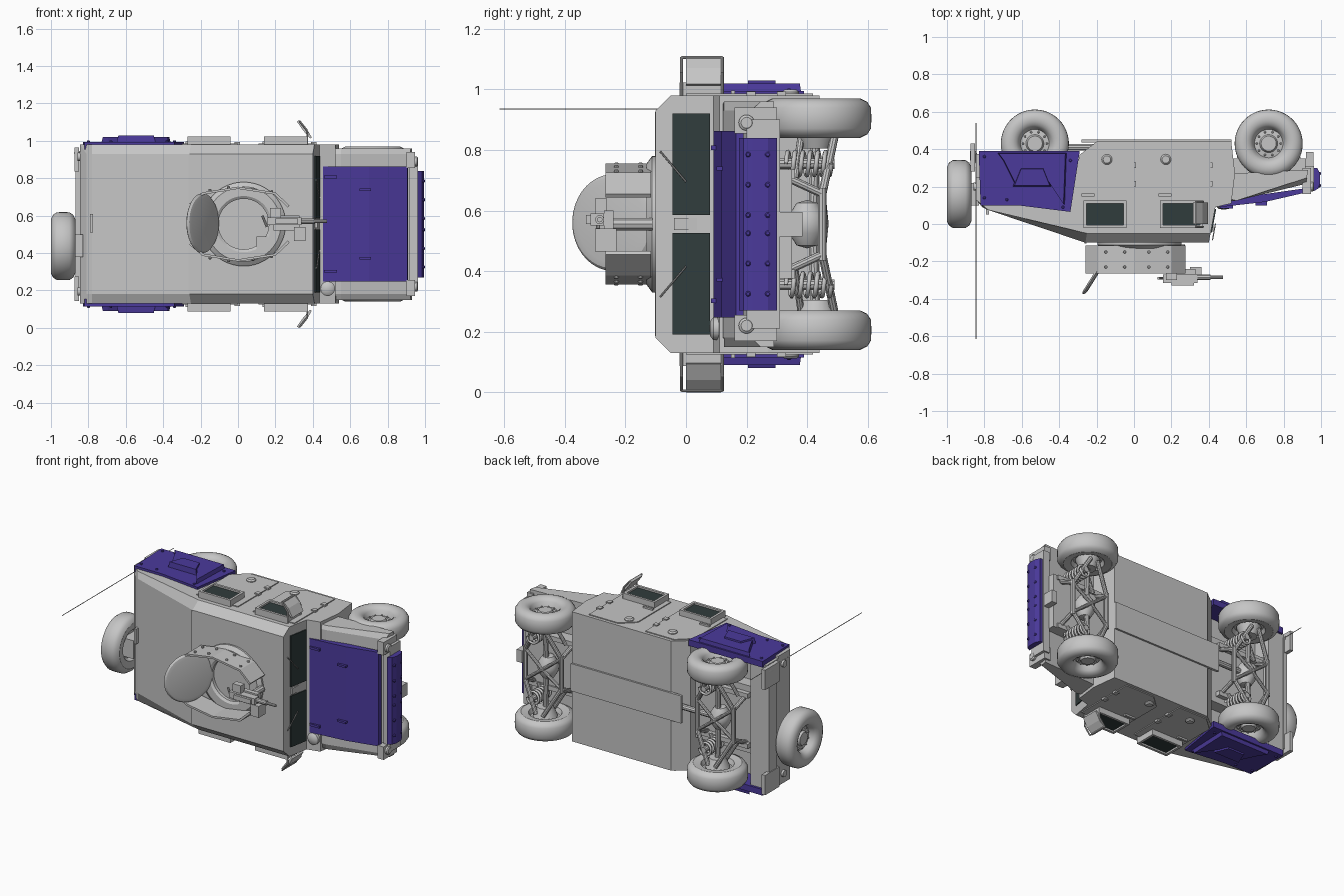
import bpy, bmesh, math
from mathutils import Vector, Matrix

if "Cube" in bpy.data.objects:
    bpy.data.objects.remove(bpy.data.objects["Cube"])

C = 0.555  # mid plane of the vehicle, which lies on its side (roof faces -y)


def material(name, rgb):
    m = bpy.data.materials.new(name)
    m.diffuse_color = (*rgb, 1)
    m.use_nodes = True
    m.node_tree.nodes["Principled BSDF"].inputs["Base Color"].default_value = m.diffuse_color
    return m


GREY = material("light grey", (0.56, 0.56, 0.56))
PURPLE = material("purple", (0.07, 0.042, 0.33))
GLASS = material("dark glass", (0.03, 0.045, 0.045))


def finish(name, bm, mat, smooth=False):
    bmesh.ops.recalc_face_normals(bm, faces=bm.faces)
    me = bpy.data.meshes.new(name)
    for f in bm.faces:
        f.smooth = smooth
    bm.to_mesh(me)
    bm.free()
    if smooth:
        me.set_sharp_from_angle(angle=math.radians(32))
    me.materials.append(mat)
    ob = bpy.data.objects.new(name, me)
    bpy.context.collection.objects.link(ob)
    return ob


def prism(name, pts, a0, a1, mat=GREY, axis="z", chamfer=(), size=0.04, taper=1.0):
    """Extrude a profile; axis z takes (x, y), axis y takes (x, z)."""
    bm = bmesh.new()
    cx = sum(p[0] for p in pts) / len(pts)
    cy = sum(p[1] for p in pts) / len(pts)

    def ring(a, k):
        q = [(cx + (u - cx) * k, cy + (v - cy) * k) for u, v in pts]
        return [bm.verts.new((u, v, a) if axis == "z" else (u, a, v)) for u, v in q]
    lo, hi = ring(a0, 1), ring(a1, taper)
    bm.faces.new(lo)
    bm.faces.new(hi)
    n = len(pts)
    for i in range(n):
        j = (i + 1) % n
        bm.faces.new((lo[i], lo[j], hi[j], hi[i]))
    if chamfer:
        edges = [bm.edges.get((r[i], r[i + 1])) for r in (lo, hi) for i in chamfer]
        bmesh.ops.bevel(bm, geom=edges, offset=size, segments=1, affect='EDGES')
    return finish(name, bm, mat)


def box(name, x0, x1, y0, y1, z0, z1, mat=GREY):
    return prism(name, [(x0, y0), (x1, y0), (x1, y1), (x0, y1)], z0, z1, mat)


def lathe(name, prof, pos, axis, mat=GREY, n=32):
    """Revolve (radius, height) points about an axis through pos."""
    bm = bmesh.new()
    R = Vector((0, 0, 1)).rotation_difference(Vector(axis).normalized()).to_matrix().to_4x4()
    M = Matrix.Translation(pos) @ R
    vs = [bm.verts.new(M @ Vector((r, 0, h))) for r, h in prof]
    es = [bm.edges.new(e) for e in zip(vs, vs[1:])]
    bmesh.ops.spin(bm, geom=vs + es, cent=M.translation, axis=M.to_3x3() @ Vector((0, 0, 1)),
                   angle=2 * math.pi, steps=n)
    bmesh.ops.remove_doubles(bm, verts=bm.verts, dist=1e-5)
    return finish(name, bm, mat, True)


def rod(name, p, q, r, mat=GREY, n=10):
    h = (Vector(q) - Vector(p)).length
    return lathe(name, [(0, 0), (r, 0), (r, h), (0, h)], p, Vector(q) - Vector(p), mat, n)


def bolt(name, p, axis, r=0.008, h=0.008, mat=GREY):
    return lathe(name, [(r, -0.004), (r, h * .6), (r * .6, h), (0, h)], p, axis, mat, 10)


def wheel(name, pos, axis):
    prof = [(0, .032), (.04, .032), (.048, .018), (.076, .014), (.088, .045), (.1, .056),
            (.118, .065), (.145, .065), (.168, .054), (.181, .034), (.182, 0), (.181, -.034),
            (.168, -.054), (.145, -.065), (.1, -.058), (.088, -.03), (0, -.03)]
    lathe(name, prof, pos, axis, GREY, 48)
    R = Vector((0, 0, 1)).rotation_difference(Vector(axis)).to_matrix()
    for k in range(10):
        a = k * math.tau / 10
        p = Vector(pos) + R @ Vector((.064 * math.cos(a), .064 * math.sin(a), .016))
        bolt("wheel_bolt", p, axis, .006, .009)


def spring(name, x, y0, y1, z, r):
    cu = bpy.data.curves.new(name, 'CURVE')
    cu.dimensions, cu.bevel_depth, cu.bevel_resolution = '3D', 0.008, 1
    sp = cu.splines.new('POLY')
    sp.points.add(96)
    for i, p in enumerate(sp.points):
        a = i / 96 * 6 * math.tau
        p.co = (x + r * math.cos(a), y0 + (y1 - y0) * i / 96, z + r * math.sin(a), 1)
    cu.materials.append(GREY)
    bpy.context.collection.objects.link(bpy.data.objects.new(name, cu))


# cabin with sloping back, wheel wells and floor
prism("cabin", [(-.81, .09), (-.78, .075), (-.26, -.1), (.40, -.1), (.435, .09), (.52, .11),
                (.54, .27), (.52, .44), (-.2, .44), (-.29, .37), (-.32, .25), (-.845, .25), (-.845, .13)],
      C - .425, C + .425, chamfer=(0, 1, 2), size=.05)
box("rear_underbody", -.84, -.3, .24, .33, C - .22, C + .22)
box("rear_sill", -.845, -.73, .24, .375, C - .41, C + .41)
box("rear_bumper", -.87, -.84, .3, .38, C - .38, C + .38)
box("floor_tunnel", -.28, .52, .435, .452, C - .09, C + .09)
box("roof_seam", -.265, -.255, -.103, -.09, C - .37, C + .37)
box("windshield_post", .405, .425, -.04, .08, C - .02, C + .02)

# front end
prism("fenders", [(.43, .115), (.55, .125), (.92, .215), (.93, .29), (.53, .27)], C - .405, C + .405,
      chamfer=(0, 1), size=.03)
prism("hood_panel", [(.455, .09), (.7, .118), (.905, .165), (.91, .19), (.7, .16), (.455, .125)],
      C - .308, C + .308, PURPLE)
box("engine_underside", .53, .92, .26, .35, C - .18, C + .18)
box("front_bumper", .915, .962, .2, .31, C - .345, C + .345)
prism("bumper_plate", [(.96, .175), (.985, .19), (.995, .22), (.995, .27), (.98, .3), (.96, .3)],
      C - .285, C + .285, PURPLE)
box("tow_block", .92, .96, .3, .385, C - .04, C + .04)
lathe("air_intake", [(.03, -.06), (.03, 0), (.038, 0), (.038, .02), (.025, .03), (0, .033)],
      (.48, .11, .21), (0, -1, 0))

for s in (-1, 1):
    def Z(d):
        return C + s * d
    D = (0, 0, s)

    # windshield glass, wipers
    wind = [(.410, -.045), (.4165, -.045), (.4395, .08), (.433, .08)]
    prism("windshield_glass", wind, Z(.03), Z(.365), GLASS)
    rod("wiper", (.42, -.085, Z(.24)), (.435, .0, Z(.14)), .003)
    # rear armour panels
    panel = [(-.83, .39), (-.29, .39), (-.34, .065), (-.62, .1), (-.82, .1)]
    prism("rear_armour", panel, Z(.40), Z(.44), PURPLE)
    prism("rear_armour_raised", [(-.73, .38), (-.36, .38), (-.37, .1), (-.45, .22), (-.64, .22), (-.7, .34)],
          Z(.435), Z(.465), PURPLE, taper=.96)
    prism("rear_armour_boss", [(-.65, .2), (-.44, .2), (-.48, .3), (-.61, .3)], Z(.43), Z(.475), PURPLE, taper=.9)
    for x, y in [(-.8, .36), (-.8, .14), (-.68, .13), (-.38, .09), (-.34, .34)]:
        bolt("armour_bolt", (x, y, Z(.44)), D, mat=PURPLE)
    # doors, windows
    for x0, x1, g in ((-.27, -.04, -.145), (.14, .37, .17)):
        door = [(x0 - .03, 0.0), (x1 + .04, 0.0), (x1 + .04, .42), (x0 + .06, .42), (x0 - .03, .34)]
        prism("door_panel", door, Z(.42), Z(.431))
        box("window_glass", x0 + .015, x1 - .015, -.008, .112, Z(.42), Z(.457), GLASS)
        for a, b, c, e in ((x0, x1, -.022, -.006), (x0, x1, .11, .125),
                           (x0, x0 + .016, -.022, .125), (x1 - .016, x1, -.022, .125)):
            box("window_frame", a, b, c, e, Z(.42), Z(.468))
        lathe("door_port", [(.028, 0), (.028, .008), (.02, .016), (0, .016)], (g, .345, Z(.428)), D, n=20)
        box("door_handle", x0 - .01, x0 + .06, .148, .162, Z(.42), Z(.442))
        for y in (.2, .3):
            box("door_hinge", x1 + .02, x1 + .05, y, y + .03, Z(.42), Z(.438))
    # side mirrors
    prism("mirror", [(.315, Z(.548)), (.325, Z(.555)), (.365, Z(.515)), (.395, Z(.462)), (.385, Z(.458)), (.345, Z(.505))],
          .0, .115, axis="y")
    for y in (-.015, .12):
        rod("mirror_arm", (.37, y, Z(.42)), (.37, y, Z(.5)), .005)
        rod("mirror_frame", (.37, y, Z(.5)), (.33, y, Z(.55)), .005)
    rod("mirror_edge", (.33, -.015, Z(.55)), (.33, .12, Z(.55)), .005)
    # lights, hood latches and bolts
    box("light_housing", .90, .945, .16, .3, Z(.3), Z(.385))
    lathe("headlight", [(.026, -.01), (.026, .012), (.018, .018), (0, .018)], (.945, .2, Z(.335)), (1, 0, 0))
    box("hood_latch", .65, .71, .1, .125, Z(.177), Z(.19), PURPLE)
    box("hood_hinge", .46, .53, .082, .11, Z(.245), Z(.26), PURPLE)
    for d in (.03, .13, .23):
        for y in (.205, .27):
            bolt("plate_bolt", (.99, y, Z(d)), (1, 0, 0), .009, .009, PURPLE)
    # gun shield, bent around the ring
    arc = [(-.26, .11), (-.19, .17), (0, .2), (.2, .17), (.275, .1)]
    shield = [(x, Z(d)) for x, d in arc] + [(x * .97, Z(d - .012)) for x, d in reversed(arc)]
    prism("turret_shield", shield, -.115, -.265, axis="y")
    for x, d in ((-.15, .18), (-.05, .195), (.08, .188), (.18, .173)):
        for y in (-.15, -.23):
            bolt("shield_bolt", (x, y, Z(d)), D)
    # mud flaps and tail lights
    box("mud_flap", -.875, -.85, .28, .43, Z(.28), Z(.41))
    lathe("tail_light", [(.022, 0), (.022, .014), (0, .014)], (-.845, .2, Z(.36)), (-1, 0, 0), n=20)
    # wheels and suspension
    for x in (-.53, .72):
        wheel("front_wheel" if x > 0 else "rear_wheel", (x, .43, Z(.35)), D)
        rod("half_shaft", (x, .42, Z(.04)), (x, .43, Z(.34)), .016)
        rod("damper", (x + .06, .3, Z(.2)), (x + .06, .49, Z(.2)), .018)
        spring("coil_spring", x + .06, .33, .48, Z(.2), .038)
        lathe("hub_carrier", [(0, -.06), (.05, -.06), (.075, 0), (0, 0)], (x, .43, Z(.31)), D, n=20)
        box("frame_rail", x - .17, x + .17, .32, .36, Z(.15), Z(.18))
        for e in (-1, 1):
            rod("lower_arm", (x + e * .025, .49, Z(.29)), (x + e * .13, .45, Z(.1)), .014)
            rod("upper_arm", (x + e * .02, .38, Z(.29)), (x + e * .1, .36, Z(.15)), .012)
            rod("frame_strut", (x + e * .13, .45, Z(.1)), (x + e * .14, .32, Z(.16)), .014)
            rod("frame_brace", (x + e * .13, .45, Z(.1)), (x, .46, Z(0)), .011)

# axle centres
for x in (-.53, .72):
    lathe("differential", [(0, -.08), (.035, -.07), (.06, -.03), (.065, 0), (.06, .03), (.035, .07), (0, .08)],
          (x, .4, C), (0, 0, 1), n=24)
    for e in (-1, 1):
        rod("cross_member", (x + e * .13, .45, C - .12), (x + e * .13, .45, C + .12), .015)
rod("drive_shaft", (-.53, .41, C), (-.2, .41, C), .018)

# spare wheel on the back
wheel("spare_wheel", (-.935, .16, .437), (-1, 0, 0))
box("spare_mount", -.91, -.83, .1, .22, .38, .5)

# antenna
rod("antenna", (-.845, .54, .935), (-.845, -.615, .935), .0022, n=6)
lathe("antenna_base", [(0, -.03), (.016, -.03), (.016, .02), (.006, .05), (0, .05)], (-.86, .36, .935), (0, -1, 0), n=16)
box("rear_handle", -.79, -.775, .05, .09, .51, .61)

# turret ring, open hatch
lathe("turret_ring", [(.135, -.02), (.135, .02), (.15, .03), (.2, .03), (.225, .012), (.225, -.02)],
      (.03, -.1, C), (0, -1, 0), n=48)
lathe("hatch", [(0, -.008), (.15, -.008), (.16, 0), (.15, .01), (.13, .014), (0, .014)],
      (-.19, -.24, C + .005), (.85, -.53, 0), n=40)

# gun on its mount
box("gun_cradle", .19, .33, -.27, -.24, .52, .6)
rod("gun_pedestal", (.25, -.11, C), (.25, -.26, C), .022)
box("gun_receiver", .155, .34, -.315, -.27, .55, .59)
box("gun_cover", .2, .32, -.33, -.31, .555, .585)
rod("gun_jacket", (.33, -.285, .57), (.41, -.285, .57), .015)
rod("gun_barrel", (.33, -.285, .57), (.475, -.285, .57), .009)
box("ammo_can", .3, .36, -.3, -.23, .465, .54)
box("gun_sight", .17, .23, -.3, -.26, .59, .64)
rod("gun_grip", (.155, -.29, .54), (.13, -.29, .6), .007)
box("gunner_seat", .1, .16, -.13, -.1, .41, .49)
